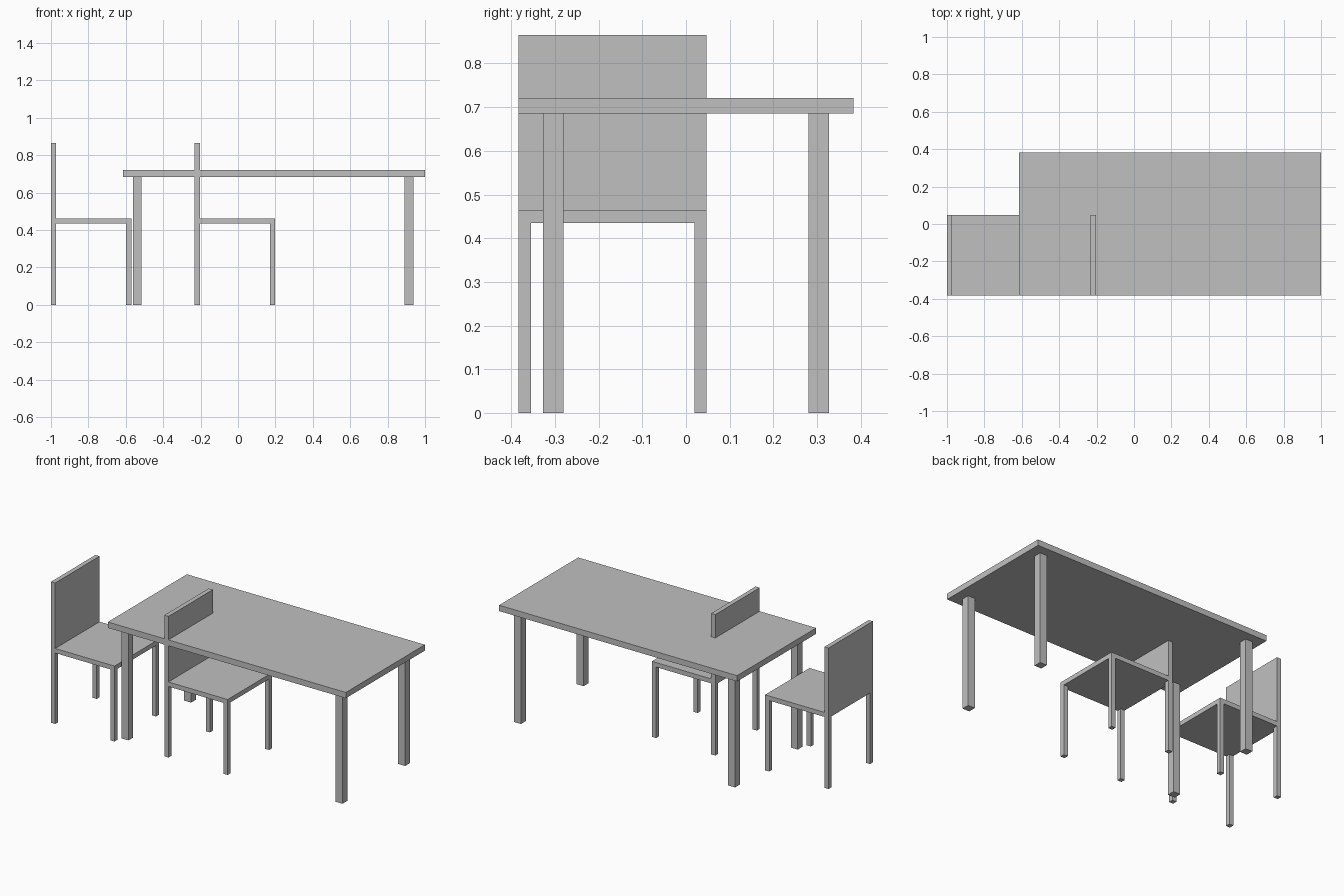
import bpy

if "Cube" in bpy.data.objects:
    bpy.data.objects.remove(bpy.data.objects["Cube"], do_unlink=True)

# Single flat grey
GREY = (0.53, 0.53, 0.53, 1)
grey = bpy.data.materials.new("light_grey")
grey.use_nodes = True
grey.diffuse_color = GREY
grey.node_tree.nodes["Principled BSDF"].inputs["Base Color"].default_value = GREY


def box(name, x, y, z):
    """Box from (low, high) pairs along each axis."""
    bpy.ops.mesh.primitive_cube_add(size=1, location=[sum(p) / 2 for p in (x, y, z)])
    ob = bpy.context.object
    ob.name = name
    ob.scale = [b - a for a, b in (x, y, z)]
    bpy.ops.object.transform_apply(location=False, rotation=False, scale=True)
    ob.data.materials.append(grey)


def legs(name, xs, ys, size, top):
    """Four square legs whose low corners sit at each x, y pair."""
    for side, x in zip(("right", "left"), xs):
        for end, y in zip(("front", "back"), ys):
            box(f"{name}_leg_{end}_{side}", (x, x + size), (y, y + size), (0, top))


# Table
UNDER = 0.685
box("table_top", (-0.615, 1), (-0.383, 0.383), (UNDER, 0.721))
legs("table", (-0.562, 0.891), (-0.327, 0.28), 0.047, UNDER)

# Two chairs facing the table's left end
WIDTH, THICK, SEAT_LOW, SEAT_TOP, Y0 = 0.43, 0.028, 0.435, 0.463, -0.383
for name, x0 in (("outer_chair", -1), ("inner_chair", -0.232)):
    x1, y1 = x0 + WIDTH, Y0 + WIDTH
    box(f"{name}_seat", (x0, x1), (Y0, y1), (SEAT_LOW, SEAT_TOP))
    box(f"{name}_backrest", (x0, x0 + THICK), (Y0, y1), (SEAT_TOP, 0.865))
    legs(name, (x0, x1 - THICK), (Y0, y1 - THICK), THICK, SEAT_LOW)
